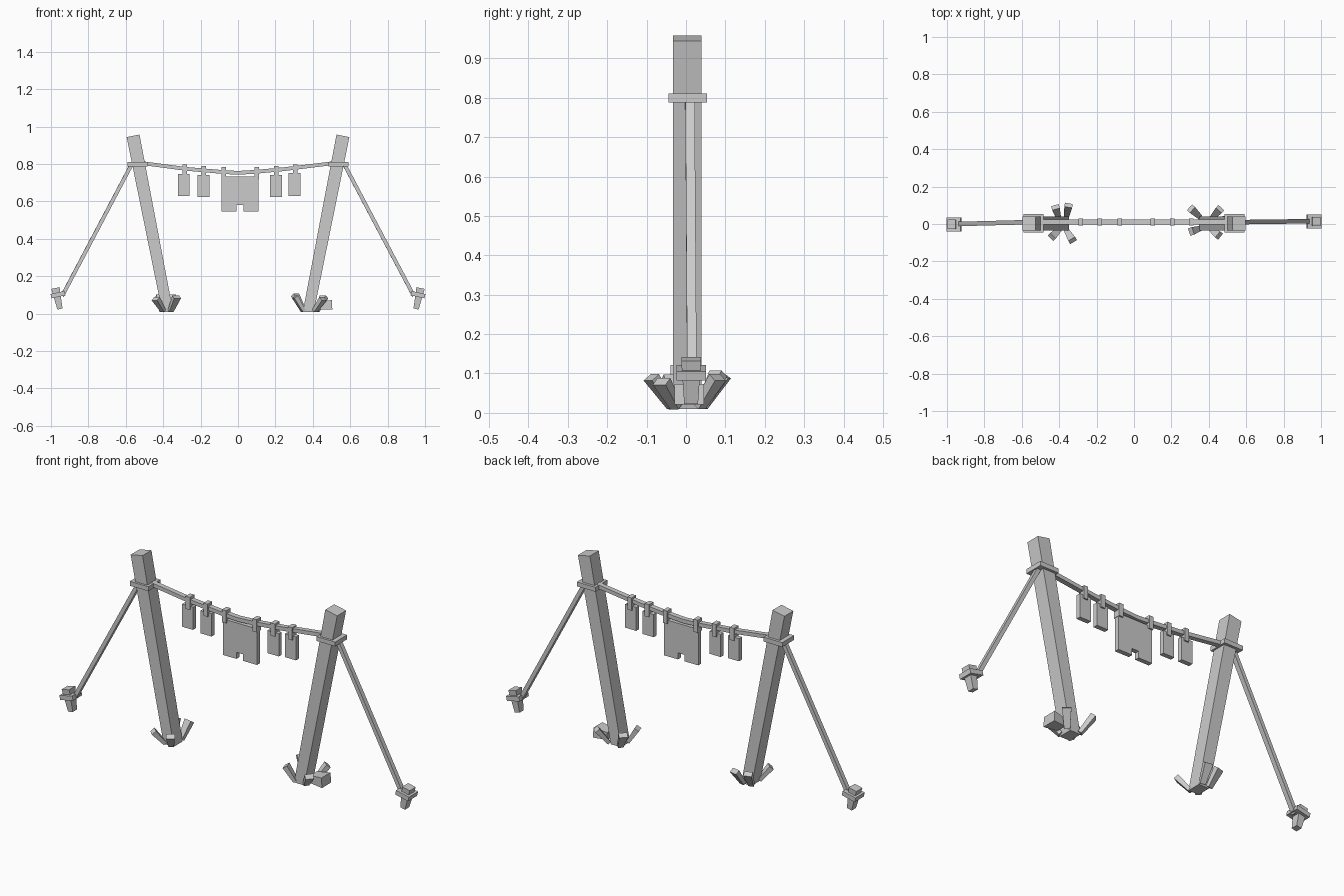
import bpy, bmesh
from mathutils import Vector

if "Cube" in bpy.data.objects:
    bpy.data.objects.remove(bpy.data.objects["Cube"])


def finish(name, bm):
    bmesh.ops.recalc_face_normals(bm, faces=bm.faces)
    me = bpy.data.meshes.new(name)
    bm.to_mesh(me)
    bm.free()
    ob = bpy.data.objects.new(name, me)
    bpy.context.collection.objects.link(ob)
    return ob


def beam(name, a, b, sa, sb, flat_foot=None):
    """Tapered four-sided bar from a to b; sizes are (horizontal width, thickness)."""
    a, b = Vector(a), Vector(b)
    d = (b - a).normalized()
    side = d.cross(Vector((0, 0, 1))).normalized()
    up = side.cross(d)
    bm = bmesh.new()
    rings = []
    for p, (w, t) in ((a, sa), (b, sb)):
        rings.append([bm.verts.new(p + side * w / 2 * i + up * t / 2 * j)
                      for i, j in ((-1, -1), (1, -1), (1, 1), (-1, 1))])
    if flat_foot is not None:
        for v in rings[0]:
            v.co.z = flat_foot
    bm.faces.new(rings[0])
    bm.faces.new(rings[1])
    for i in range(4):
        k = (i + 1) % 4
        bm.faces.new((rings[0][i], rings[0][k], rings[1][k], rings[1][i]))
    return finish(name, bm)


def prism(name, profile, y0, y1):
    """Front-view outline (x, z) extruded along y."""
    bm = bmesh.new()
    f = bm.faces.new([bm.verts.new((x, y0, z)) for x, z in profile])
    ext = bmesh.ops.extrude_face_region(bm, geom=[f])
    for v in ext["geom"]:
        if isinstance(v, bmesh.types.BMVert):
            v.co.y = y1
    return finish(name, bm)


def rect(x0, x1, z0, z1):
    return [(x0, z0), (x1, z0), (x1, z1), (x0, z1)]


# Leaning posts, lashings, guy ropes and ground stakes
for s, label, ys in ((-1, "left", 0.0), (1, "right", 0.015)):
    beam(label + "_post", (s * 0.376, 0.003, 0.01), (s * 0.561, 0.003, 0.951),
         (0.073, 0.06), (0.073, 0.07), flat_foot=0.01)
    xs = sorted((s * 0.485, s * 0.592))
    prism(label + "_lashing", rect(xs[0], xs[1], 0.788, 0.811), -0.045, 0.053)
    beam(label + "_guy_rope", (s * 0.565, 0.01, 0.805), (s * 0.94, ys, 0.095),
         (0.024, 0.02), (0.024, 0.02))
    beam(label + "_stake", (s * 0.952, ys - 0.002, 0.025), (s * 0.976, ys - 0.002, 0.137),
         (0.035, 0.028), (0.05, 0.045))
    beam(label + "_stake_collar", (s * 0.960, ys - 0.002, 0.09), (s * 0.965, ys - 0.002, 0.113),
         (0.075, 0.076), (0.075, 0.076))

# Flared wedges bracing each post foot: base (x, y), tip (x, y, z)
wedges = {
    "left": [((-0.405, 0.04), (-0.42, 0.09, 0.095)),
             ((-0.36, 0.045), (-0.35, 0.1, 0.095)),
             ((-0.40, -0.03), (-0.44, -0.07, 0.08)),
             ((-0.36, -0.035), (-0.328, -0.088, 0.09))],
    "right": [((0.35, 0.04), (0.305, 0.082, 0.1)),
              ((0.42, 0.035), (0.46, 0.08, 0.09)),
              ((0.35, -0.025), (0.305, -0.04, 0.09)),
              ((0.41, -0.025), (0.455, -0.062, 0.08))],
}
for label, items in wedges.items():
    for n, (b, t) in enumerate(items):
        beam(f"{label}_foot_wedge_{n + 1}", (b[0], b[1], 0.015), t,
             (0.027, 0.018), (0.042, 0.026))
# Stone at the outer side of the right foot
beam("right_foot_stone", (0.43, 0.008, 0.043), (0.503, 0.008, 0.047),
     (0.055, 0.04), (0.075, 0.052))

# Sagging line between the posts
sag = [(-0.52, 0.806), (-0.285, 0.775), (-0.075, 0.757), (0, 0.753),
       (0.1, 0.759), (0.25, 0.773), (0.52, 0.806)]
prism("washing_line",
      [(x, z + 0.01) for x, z in sag] + [(x, z - 0.01) for x, z in reversed(sag)],
      -0.002, 0.024)

# Hanging cloths
for n, (x0, x1, z0, z1) in enumerate([(-0.322, -0.259, 0.63, 0.748),
                                      (-0.216, -0.152, 0.624, 0.742),
                                      (0.17, 0.236, 0.624, 0.742),
                                      (0.271, 0.335, 0.63, 0.752)]):
    prism(f"small_cloth_{n + 1}", rect(x0, x1, z0, z1), -0.001, 0.023)
prism("large_cloth", [(-0.087, 0.546), (-0.008, 0.546), (-0.008, 0.58), (0.03, 0.58),
                      (0.03, 0.546), (0.11, 0.546), (0.11, 0.734), (-0.087, 0.734)],
      -0.001, 0.023)

# Pegs clipping the cloths to the line
for n, (x, z) in enumerate([(-0.285, 0.766), (-0.182, 0.758), (-0.076, 0.752),
                            (0.1, 0.752), (0.205, 0.758), (0.305, 0.766)]):
    prism(f"peg_{n + 1}", rect(x - 0.012, x + 0.012, z - 0.034, z + 0.032), -0.007, 0.03)
